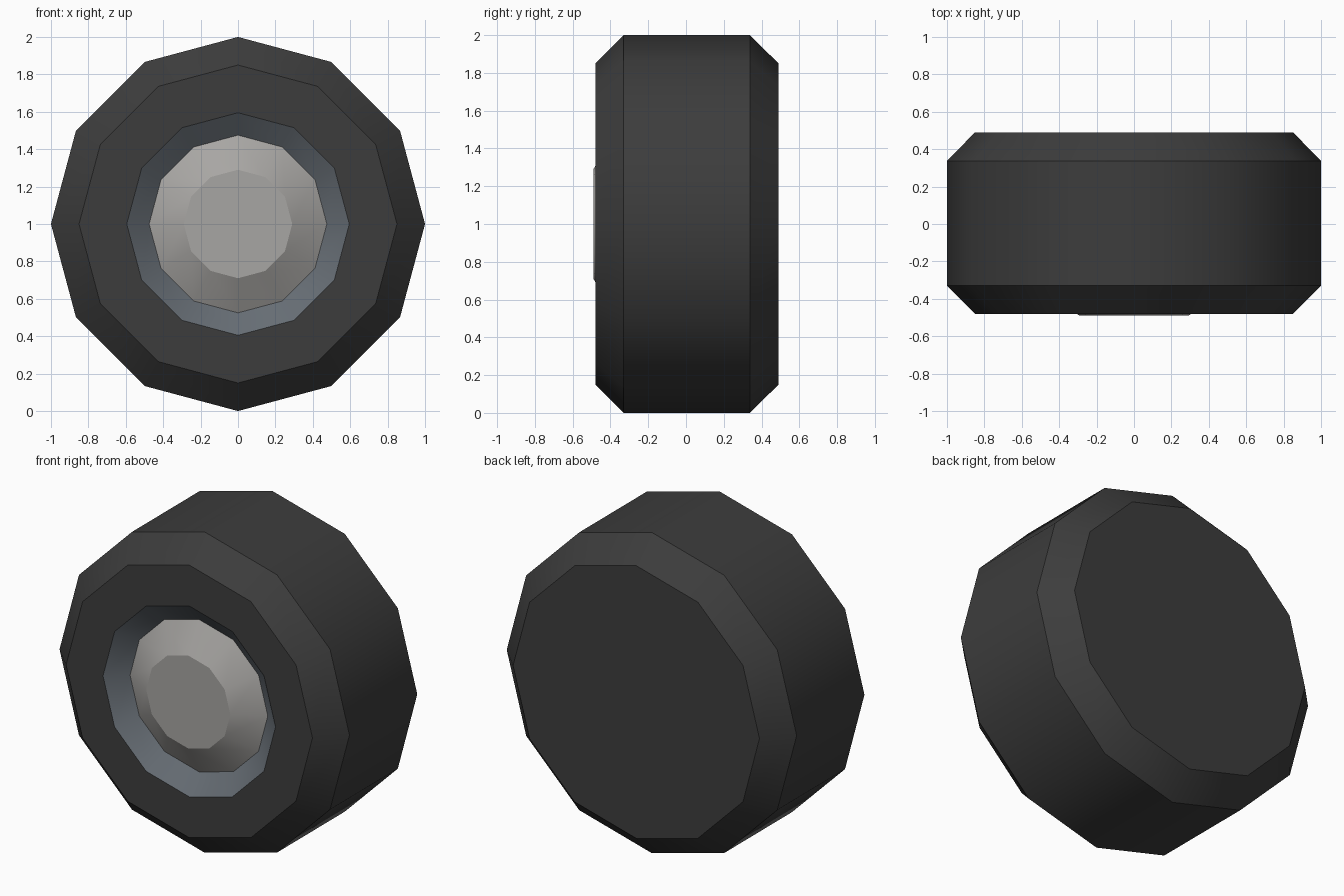
import bpy, bmesh, math

if "Cube" in bpy.data.objects:
    bpy.data.objects.remove(bpy.data.objects["Cube"])

SIDES = 12
AXIS_Z = 1.0


def material(name, rgb):
    m = bpy.data.materials.new(name)
    m.diffuse_color = (*rgb, 1.0)
    m.use_nodes = True
    m.node_tree.nodes["Principled BSDF"].inputs["Base Color"].default_value = m.diffuse_color
    return m


def revolve(name, profile, mat, cap_front=False, cap_back=False):
    """Spin (radius, y) points, listed front to back, around the wheel axle."""
    bm = bmesh.new()
    rings = []
    for r, y in profile:
        ring = []
        for i in range(SIDES):
            a = 2 * math.pi * i / SIDES
            ring.append(bm.verts.new((r * math.cos(a), y, AXIS_Z + r * math.sin(a))))
        rings.append(ring)
    for p, q in zip(rings, rings[1:]):
        for i in range(SIDES):
            j = (i + 1) % SIDES
            bm.faces.new((p[i], q[i], q[j], p[j]))
    if cap_front:
        bm.faces.new(rings[0])
    if cap_back:
        bm.faces.new(rings[-1][::-1])
    # smooth around the axle, crisp along every ring
    for f in bm.faces:
        f.smooth = True
    for e in bm.edges:
        if abs(e.verts[0].co.y - e.verts[1].co.y) < 1e-5:
            e.smooth = False
    mesh = bpy.data.meshes.new(name)
    bm.to_mesh(mesh)
    bm.free()
    mesh.materials.append(mat)
    obj = bpy.data.objects.new(name, mesh)
    bpy.context.collection.objects.link(obj)
    return obj


rubber = material("black rubber", (0.046, 0.046, 0.046))
steel = material("blue grey steel", (0.133, 0.153, 0.175))
silver = material("light grey metal", (0.39, 0.38, 0.366))

# Tyre: front wall, chamfer, tread, chamfer, closed back
revolve("tyre", [(0.595, -0.48), (0.85, -0.48), (1.0, -0.33),
                 (1.0, 0.338), (0.85, 0.49)], rubber, cap_back=True)
# Rim: sunken ring sloping in towards the hub
revolve("rim", [(0.475, -0.385), (0.595, -0.48)], steel)
# Hub cap: truncated cone standing just proud of the tyre
revolve("hub_cap", [(0.29, -0.49), (0.475, -0.385)], silver, cap_front=True)
